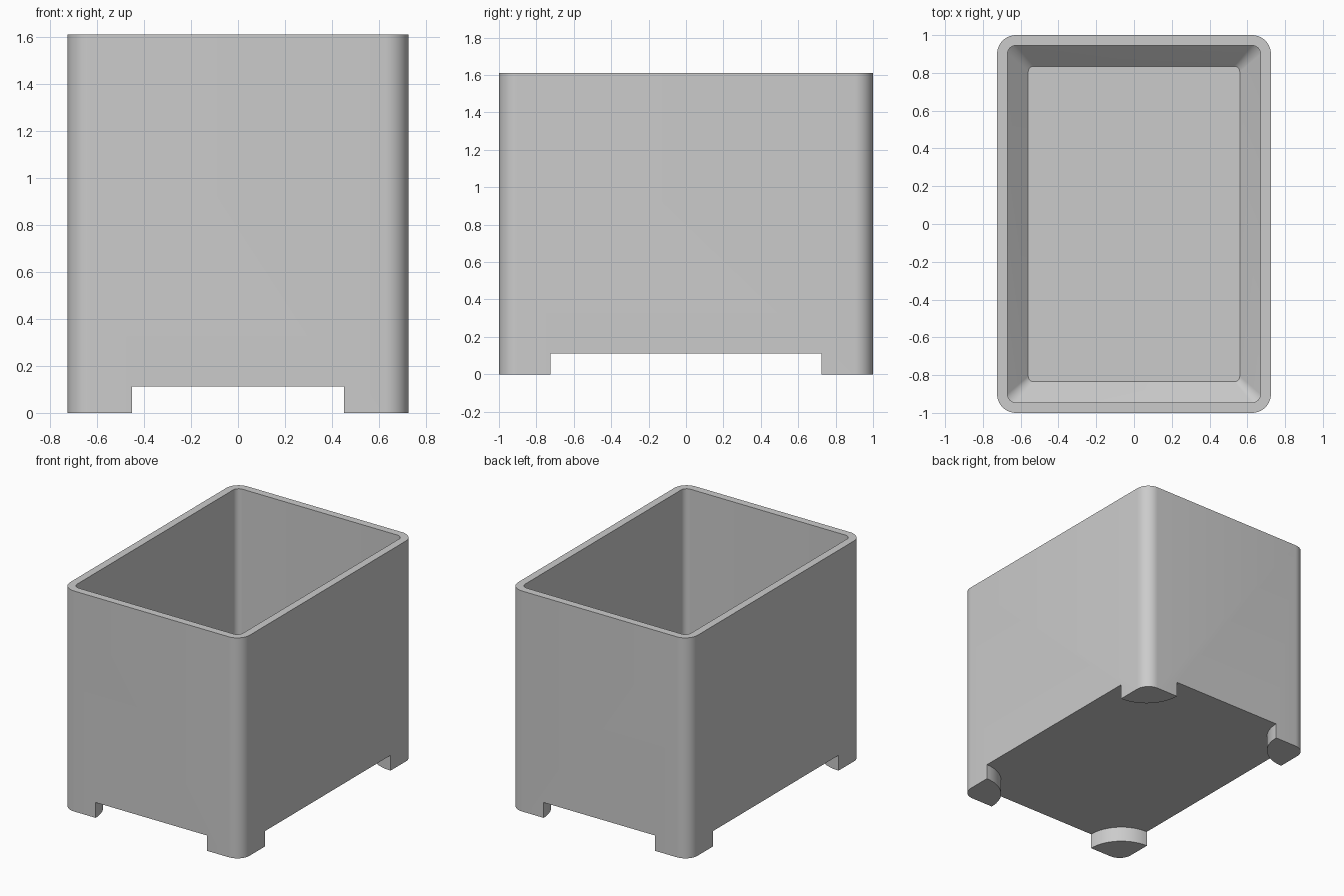
import bpy, bmesh
from math import sin, cos, pi, radians

cube = bpy.data.objects.get("Cube")
if cube:
    bpy.data.objects.remove(cube)

HX, HY, H = 0.725, 1.0, 1.61    # half width, half depth, height
RADIUS, WALL = 0.1, 0.055       # outer corner radius, wall thickness
FOOT, FOOT_H = 0.275, 0.112     # foot radius and height
CHAMFER = 0.11                  # slope between inner wall and floor
FLOOR = FOOT_H + WALL
STEPS = 10

grey = bpy.data.materials.new("plain_grey")
grey.use_nodes = True
grey.diffuse_color = (0.6, 0.6, 0.6, 1)
grey.node_tree.nodes["Principled BSDF"].inputs["Base Color"].default_value = (0.6, 0.6, 0.6, 1)


def rounded_rect(inset, radius):
    """Counter-clockwise outline, inset from the outer walls."""
    pts = []
    for k, (sx, sy) in enumerate([(1, 1), (-1, 1), (-1, -1), (1, -1)]):
        cx, cy = sx * (HX - inset - radius), sy * (HY - inset - radius)
        for i in range(STEPS + 1):
            a = (k + i / STEPS) * pi / 2
            pts.append((cx + radius * cos(a), cy + radius * sin(a)))
    return pts


def loft(name, sections):
    """Closed solid through a list of (outline, z) sections."""
    bm = bmesh.new()
    rings = [[bm.verts.new((x, y, z)) for x, y in pts] for pts, z in sections]
    n = len(rings[0])
    for low, high in zip(rings, rings[1:]):
        for i in range(n):
            j = (i + 1) % n
            bm.faces.new((low[i], low[j], high[j], high[i]))
    bm.faces.new(rings[0][::-1])
    bm.faces.new(rings[-1])
    bmesh.ops.recalc_face_normals(bm, faces=bm.faces)
    mesh = bpy.data.meshes.new(name)
    bm.to_mesh(mesh)
    bm.free()
    mesh.materials.append(grey)
    obj = bpy.data.objects.new(name, mesh)
    bpy.context.collection.objects.link(obj)
    return obj


# Open box: outer wall, rim, inner wall, sloped border, floor
inner = rounded_rect(WALL, RADIUS - WALL)
box = loft("open_box", [
    (rounded_rect(0, RADIUS), 0),
    (rounded_rect(0, RADIUS), H),
    (inner, H),
    (inner, FLOOR + CHAMFER),
    (rounded_rect(WALL + CHAMFER, 0.03), FLOOR),
])

# Underside cutter that leaves a quarter-round foot at each corner
quarter = [(HX + 0.1, HY - FOOT)]
for i in range(17):
    a = -pi / 2 - i / 16 * pi / 2
    quarter.append((HX + FOOT * cos(a), HY + FOOT * sin(a)))
quarter.append((HX - FOOT, HY + 0.1))
outline = []
for sx, sy in [(1, 1), (-1, 1), (-1, -1), (1, -1)]:
    outline += [(sx * x, sy * y) for x, y in quarter[::sx * sy]]
cutter = loft("foot_cutter", [(outline, -0.1), (outline, FOOT_H)])
cutter.hide_render = True

cut = box.modifiers.new("feet", 'BOOLEAN')
cut.operation = 'DIFFERENCE'
cut.solver = 'EXACT'
cut.object = cutter
bpy.context.view_layer.objects.active = box
bpy.ops.object.select_all(action='DESELECT')
box.select_set(True)
bpy.ops.object.modifier_apply(modifier=cut.name)
bpy.data.objects.remove(cutter)

# Smooth rounded corners, keep the edges crisp
bpy.ops.object.shade_smooth_by_angle(angle=radians(30))
